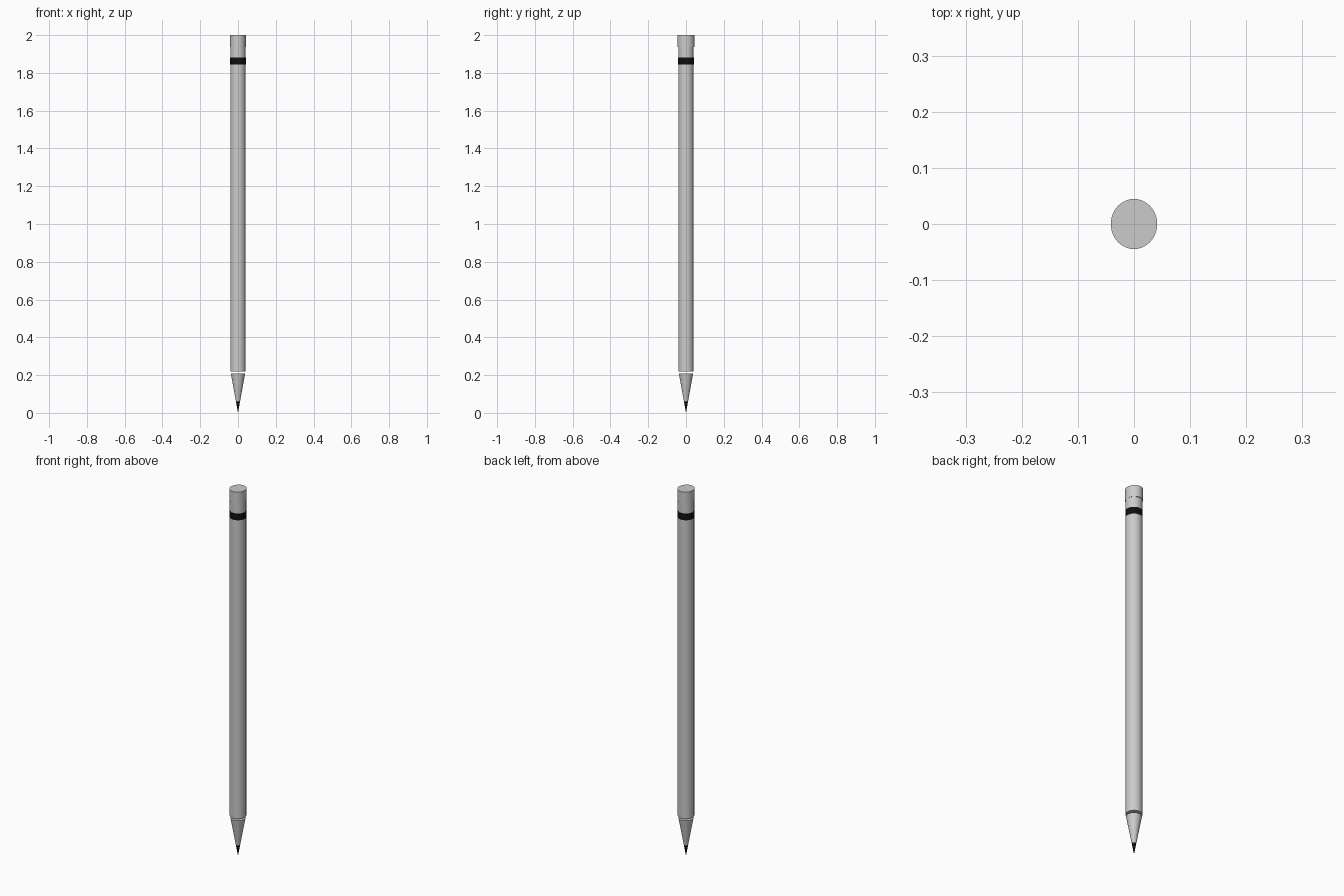
import bpy, math

if "Cube" in bpy.data.objects:
    bpy.data.objects.remove(bpy.data.objects["Cube"])


def black():
    m = bpy.data.materials.new("black")
    m.diffuse_color = (0.005, 0.005, 0.005, 1)
    m.use_nodes = True
    m.node_tree.nodes["Principled BSDF"].inputs["Base Color"].default_value = m.diffuse_color
    return m


def turned(name, z0, z1, r0, r1, squash=1.0, mat=None):
    """Round part between two heights; squash widens it along y."""
    bpy.ops.mesh.primitive_cone_add(vertices=48, radius1=r0, radius2=r1,
                                    depth=z1 - z0, location=(0, 0, (z0 + z1) / 2))
    ob = bpy.context.object
    ob.name = name
    ob.scale.y = squash
    bpy.ops.object.transform_apply(location=True, rotation=False, scale=True)
    if mat:
        ob.data.materials.append(mat)
    bpy.ops.object.shade_smooth_by_angle(angle=math.radians(35))
    return ob


dark = black()

# Sharpened end: black lead point and tapered wood, with a small gap to the shaft
turned("lead_tip", 0.0, 0.06, 0.0, 0.0108, mat=dark)
turned("tapered_wood", 0.06, 0.208, 0.0108, 0.0378)

# Shaft, interrupted by the black band
turned("shaft", 0.219, 1.845, 0.0408, 0.0408)
turned("band", 1.845, 1.882, 0.0411, 0.0411, mat=dark)
turned("collar", 1.882, 1.94, 0.0408, 0.0408)

# Slightly oval end cap
turned("end_cap", 1.938, 2.0, 0.0413, 0.0413, squash=1.08)
